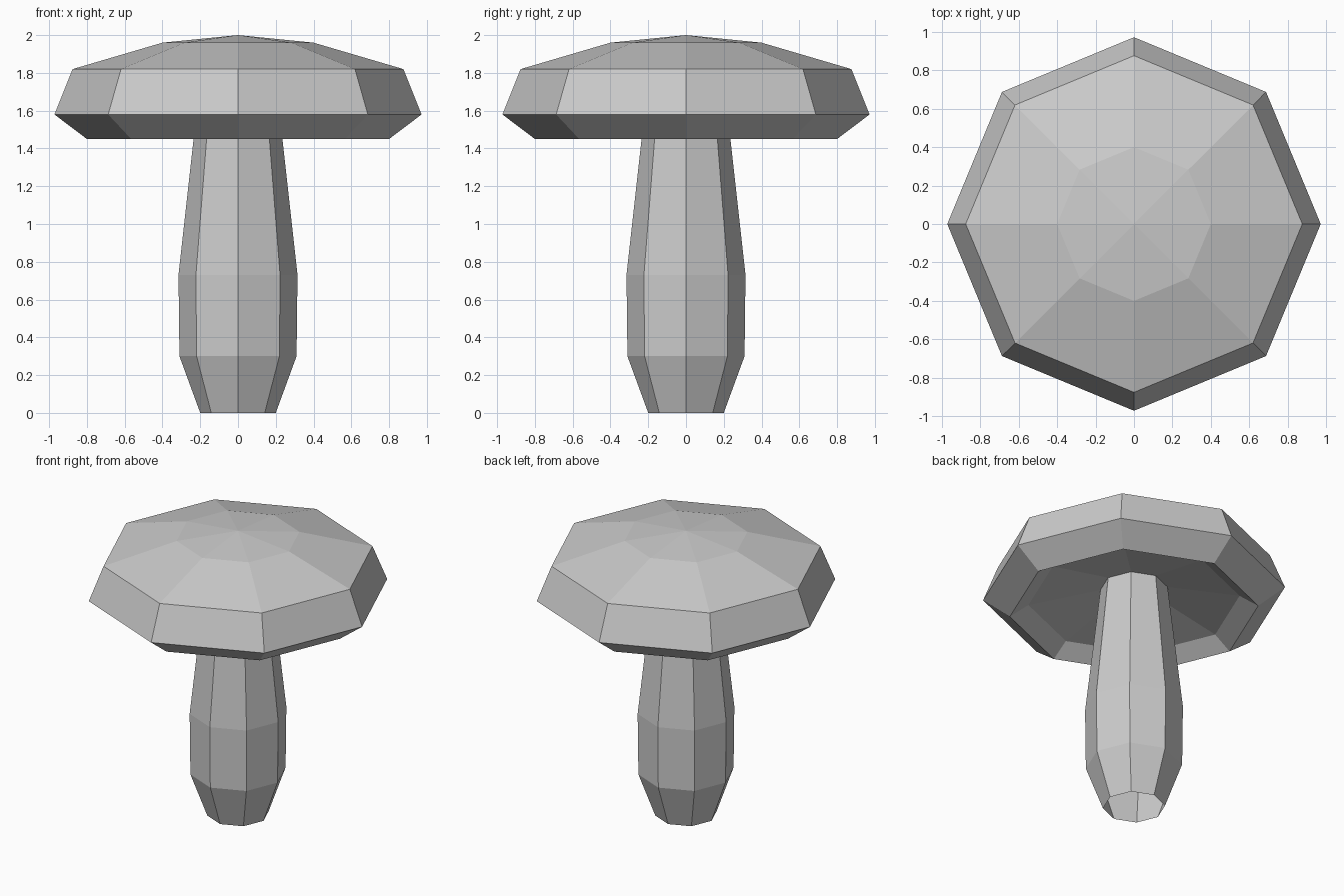
import bpy
import bmesh
from math import cos, sin, pi

SIDES = 8

default_cube = bpy.data.objects.get("Cube")
if default_cube:
    bpy.data.objects.remove(default_cube, do_unlink=True)

# One plain grey for the whole mushroom
grey = bpy.data.materials.new("plain grey")
grey.use_nodes = True
colour = (0.6, 0.6, 0.6, 1)
grey.diffuse_color = colour
grey.node_tree.nodes["Principled BSDF"].inputs["Base Color"].default_value = colour


def lathe(name, profile):
    """Turn (radius, height) points around z; zero radius makes a tip."""
    bm = bmesh.new()
    rings = []
    for r, z in profile:
        count = SIDES if r > 0 else 1
        ring = [bm.verts.new((r * cos(2 * pi * i / SIDES), r * sin(2 * pi * i / SIDES), z))
                for i in range(count)]
        rings.append(ring * (SIDES // count))
    for low, high in zip(rings, rings[1:]):
        for i in range(SIDES):
            j = (i + 1) % SIDES
            corners = dict.fromkeys([low[i], low[j], high[j], high[i]])
            bm.faces.new(list(corners))
    mesh = bpy.data.meshes.new(name)
    bm.to_mesh(mesh)
    bm.free()
    mesh.materials.append(grey)
    obj = bpy.data.objects.new(name, mesh)
    bpy.context.collection.objects.link(obj)
    return obj


# Stem: an open tube that swells near the bottom
lathe("stem", [(0.2, 0), (0.31, 0.3), (0.315, 0.73), (0.215, 1.63)])

# Cap: shallow hollow underside, bevelled rim, steep side and domed top
lathe("cap", [(0, 1.66), (0.68, 1.53), (0.8, 1.45), (0.972, 1.58),
              (0.876, 1.82), (0.4, 1.96), (0, 2)])
